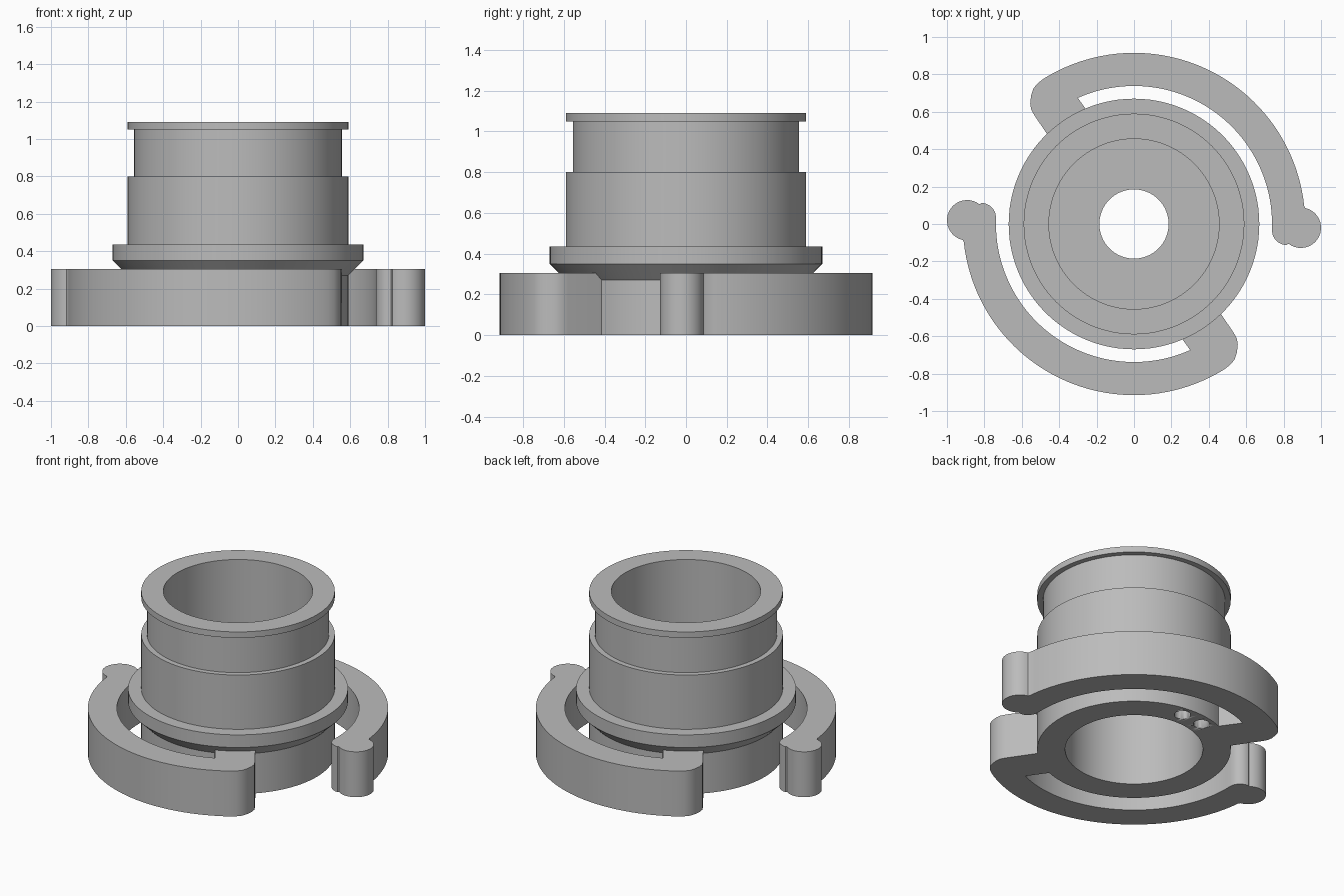
import bpy, bmesh
from math import sin, cos, pi, radians

if "Cube" in bpy.data.objects:
    bpy.data.objects.remove(bpy.data.objects["Cube"])

SEG = 96
grey = bpy.data.materials.new("metal grey")
grey.diffuse_color = (0.5, 0.5, 0.5, 1)
grey.use_nodes = True
grey.node_tree.nodes["Principled BSDF"].inputs["Base Color"].default_value = grey.diffuse_color


def finish(name, bm, angle=25):
    bmesh.ops.recalc_face_normals(bm, faces=bm.faces)
    me = bpy.data.meshes.new(name)
    bm.to_mesh(me)
    bm.free()
    ob = bpy.data.objects.new(name, me)
    bpy.context.collection.objects.link(ob)
    me.materials.append(grey)
    bpy.ops.object.select_all(action='DESELECT')
    ob.select_set(True)
    bpy.context.view_layer.objects.active = ob
    bpy.ops.object.shade_smooth_by_angle(angle=radians(angle))
    return ob


def arc(cx, cy, r, a0, a1, n):
    return [(cx + r * cos(radians(a0 + (a1 - a0) * i / n)),
             cy + r * sin(radians(a0 + (a1 - a0) * i / n))) for i in range(n + 1)]


def lathe(name, profile):
    """Closed (radius, height) profile turned about z."""
    bm = bmesh.new()
    rings = [[bm.verts.new((r * cos(2 * pi * s / SEG), r * sin(2 * pi * s / SEG), z))
              for r, z in profile] for s in range(SEG)]
    n = len(profile)
    for s in range(SEG):
        a, b = rings[s], rings[(s + 1) % SEG]
        for i in range(n):
            j = (i + 1) % n
            bm.faces.new((a[i], b[i], b[j], a[j]))
    return finish(name, bm)


def prism(name, outline, z0, z1):
    bm = bmesh.new()
    face = bm.faces.new([bm.verts.new((x, y, z0)) for x, y in outline])
    ext = bmesh.ops.extrude_face_region(bm, geom=[face])["geom"]
    bmesh.ops.translate(bm, vec=(0, 0, z1 - z0),
                        verts=[v for v in ext if isinstance(v, bmesh.types.BMVert)])
    return finish(name, bm)


# Stepped tube with flange, top lip and an inner web with a centre hole
body = lathe("coupling_body", [
    (0.42, 0), (0.59, 0), (0.59, 0.27), (0.67, 0.35), (0.67, 0.435),
    (0.59, 0.435), (0.59, 0.80), (0.555, 0.80), (0.555, 1.05),
    (0.59, 1.05), (0.59, 1.09), (0.455, 1.09), (0.455, 0.60),
    (0.185, 0.60), (0.185, 0.51), (0.42, 0.51)])

# Two small blind holes in the underside
for i, a in enumerate((85, 103)):
    cx, cy = 0.515 * cos(radians(a)), 0.515 * sin(radians(a))
    cutter = prism(f"hole_cutter_{i + 1}", arc(cx, cy, 0.05, 0, 345, 23), -0.05, 0.12)
    cutter.hide_render = True
    cutter.hide_set(True)
    mod = body.modifiers.new(f"hole_{i + 1}", 'BOOLEAN')
    mod.operation = 'DIFFERENCE'
    mod.object = cutter

# Curved locking arm: outer arc, rounded lug, slot, inner arc, knob
arm = arc(0, 0, 0.915, 6, 122, 44)
arm += [(-0.515, 0.752), (-0.538, 0.725), (-0.55, 0.688), (-0.555, 0.645),
        (-0.55, 0.612), (-0.532, 0.58), (-0.41, 0.40)]
arm += [(-0.205, 0.54)]
arm += arc(0, 0, 0.738, 114, 0, 44)
arm += arc(0.815, -0.035, 0.077, 180, 272, 8)
arm += arc(0.892, -0.02, 0.108, 232, 437, 20)
for name, sign in (("back_arm", 1), ("front_arm", -1)):
    prism(name, [(sign * x, sign * y) for x, y in arm], 0, 0.305)
